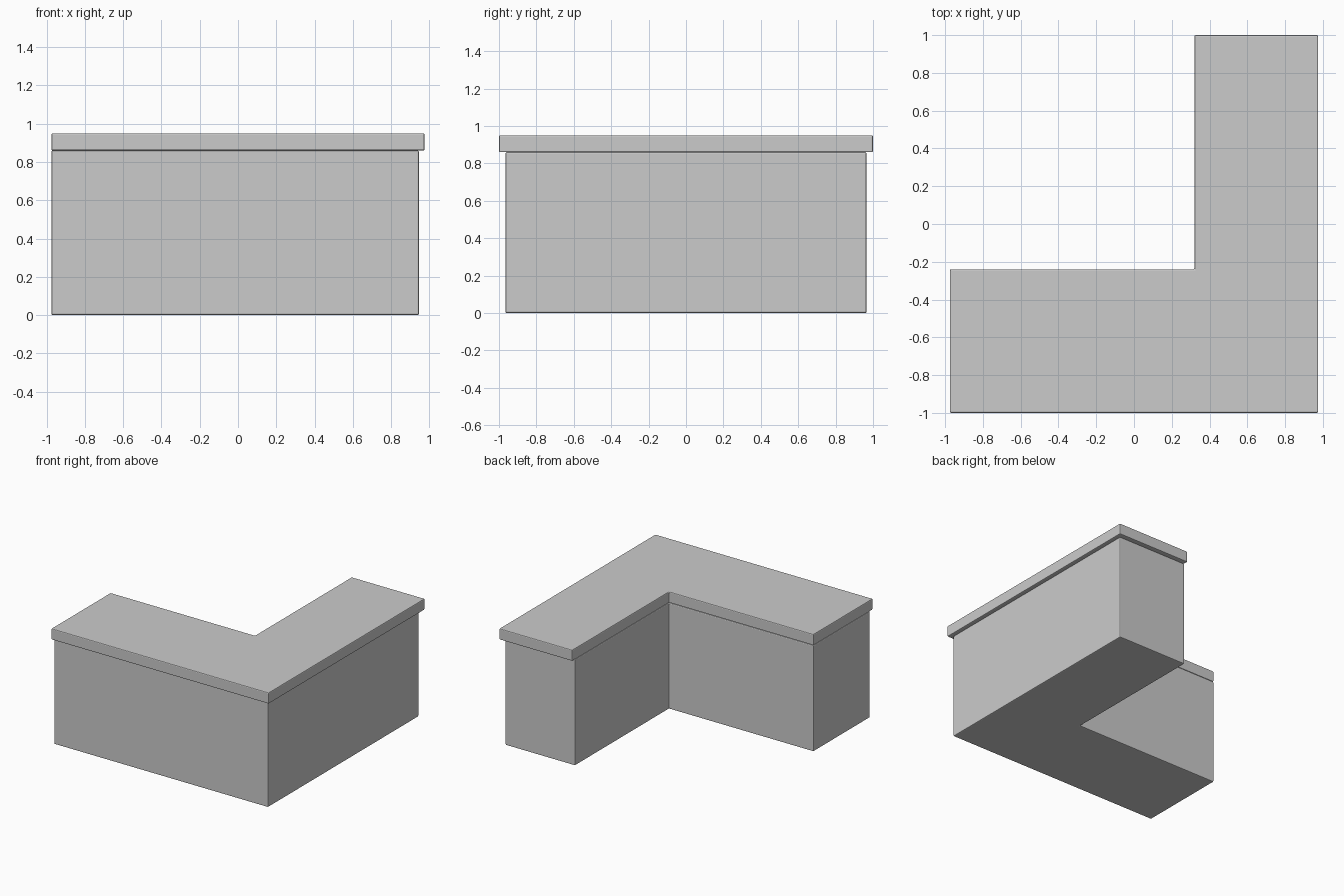
import bpy, bmesh

if "Cube" in bpy.data.objects:
    bpy.data.objects.remove(bpy.data.objects["Cube"])


def l_prism(name, x0, x1, y0, y1, z0, z1, inner_x=0.32, inner_y=-0.24, bevel=0.007):
    """Extrude an L-shaped outline from z0 to z1 with softly rounded edges."""
    outline = [(x0, y0), (x1, y0), (x1, y1),
               (inner_x, y1), (inner_x, inner_y), (x0, inner_y)]
    bm = bmesh.new()
    base = bm.faces.new([bm.verts.new((x, y, z0)) for x, y in outline])
    ext = bmesh.ops.extrude_face_region(bm, geom=[base])
    top = [g for g in ext["geom"] if isinstance(g, bmesh.types.BMVert)]
    bmesh.ops.translate(bm, verts=top, vec=(0, 0, z1 - z0))
    bmesh.ops.recalc_face_normals(bm, faces=bm.faces)
    mesh = bpy.data.meshes.new(name)
    bm.to_mesh(mesh)
    bm.free()
    obj = bpy.data.objects.new(name, mesh)
    bpy.context.collection.objects.link(obj)
    mod = obj.modifiers.new("soft_edges", "BEVEL")
    mod.width = bevel
    mod.segments = 2
    return obj


# Counter body: flush with the worktop on the inner sides and the left end
l_prism("counter_body", -0.975, 0.945, -0.965, 0.965, 0.0, 0.86)

# Worktop slab: overhangs the front, the right side and the back end
l_prism("worktop", -0.975, 0.975, -1.0, 1.0, 0.86, 0.95)
